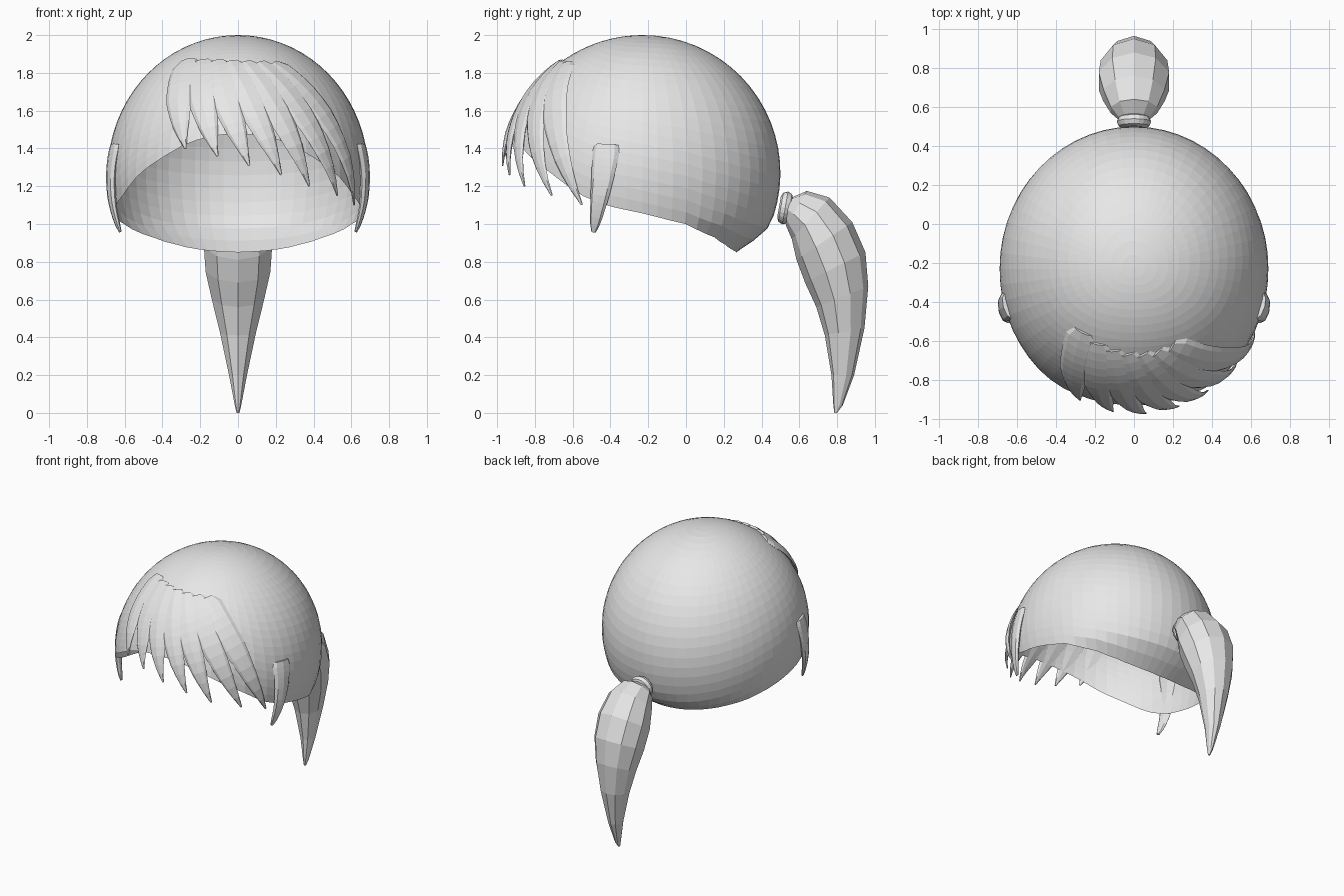
import bpy, bmesh, math
from mathutils import Vector

cube = bpy.data.objects.get("Cube")
if cube:
    bpy.data.objects.remove(cube)

mat = bpy.data.materials.new("light_grey_hair")
mat.use_nodes = True
COLOUR = (0.8, 0.8, 0.8, 1)
mat.diffuse_color = COLOUR
mat.node_tree.nodes["Principled BSDF"].inputs["Base Color"].default_value = COLOUR

CENTRE = Vector((0, -0.23, 1.27))
RADII = Vector((0.69, 0.73, 0.73))


def loft(name, rings, cap_start=True, cap_end=True):
    """Skin a list of closed rings of points."""
    bm = bmesh.new()
    rows = [[bm.verts.new(p) for p in ring] for ring in rings]
    n = len(rows[0])
    for a, b in zip(rows, rows[1:]):
        for i in range(n):
            j = (i + 1) % n
            bm.faces.new((a[i], a[j], b[j], b[i]))
    if cap_start:
        bm.faces.new(rows[0])
    if cap_end:
        bm.faces.new(rows[-1])
    bmesh.ops.remove_doubles(bm, verts=bm.verts, dist=0.0002)
    bmesh.ops.recalc_face_normals(bm, faces=bm.faces)
    mesh = bpy.data.meshes.new(name)
    bm.to_mesh(mesh)
    bm.free()
    mesh.materials.append(mat)
    obj = bpy.data.objects.new(name, mesh)
    bpy.context.collection.objects.link(obj)
    return obj


def interp(table, v):
    if v <= table[0][0]:
        return table[0][1]
    for (a, p), (b, q) in zip(table, table[1:]):
        if v <= b:
            return p + (q - p) * (v - a) / (b - a)
    return table[-1][1]


# Scalp shell: an ellipsoid open below, whose rim rises toward the forehead
RIM = [(-0.93, 1.48), (-0.82, 1.35), (-0.57, 1.16), (-0.42, 1.1),
       (-0.2, 1.05), (0, 1.0), (0.15, 0.93), (0.27, 0.85)]


def shell_point(phi, theta):
    z = CENTRE.z + RADII.z * math.cos(theta)
    pinch = 1 - 0.17 * (max(0, 1.0 - z) / 0.15) ** 1.5
    r = math.sin(theta) * pinch
    return Vector((RADII.x * r * math.cos(phi),
                   CENTRE.y + RADII.y * r * math.sin(phi), z))


def rim_angle(phi):
    theta = 0.5
    while theta < 2.6:
        p = shell_point(phi, theta)
        if p.z <= interp(RIM, p.y):
            break
        theta += 0.004
    return theta


SEGMENTS, ROWS = 56, 22
angles = [math.tau * i / SEGMENTS for i in range(SEGMENTS)]
limits = [rim_angle(a) for a in angles]
loft("scalp_hair", [[shell_point(a, m * k / ROWS) for a, m in zip(angles, limits)]
                    for k in range(ROWS + 1)], False, False)


# Locks: flattened tapering strands that hug the scalp
def on_scalp(p, scale):
    d = p - CENTRE
    size = math.sqrt(sum((d[i] / RADII[i]) ** 2 for i in range(3)))
    return CENTRE + d * (scale / size)


def front(x, z):
    k = 1 - (x / 0.71) ** 2 - ((z - CENTRE.z) / 0.75) ** 2
    return Vector((x, CENTRE.y - 0.75 * math.sqrt(max(k, 0)), z))


def lock(name, path, widths, lift, thick, sides=8):
    a, b, c = path
    steps = 12
    rings = []
    for k in range(steps + 1):
        t = k / steps
        p = on_scalp(a * (1 - t) ** 2 + b * 2 * t * (1 - t) + c * t * t, 1)
        tangent = (b - a) * (1 - t) + (c - b) * t
        across = tangent.cross(p - CENTRE).normalized()
        w = interp(widths, t)
        depth = thick * min(1, 0.15 + w / 0.06)
        base = 1 + interp(lift, t)
        ring = []
        for s in range(sides):
            ang = math.tau * s / sides
            ring.append(on_scalp(p + across * w * math.cos(ang),
                                 base + depth * math.sin(ang)))
        rings.append(ring)
    return loft(name, rings)


# Swept fringe, from the right temple across to the left
FRINGE_TIPS = [(-0.28, 1.40), (-0.11, 1.36), (0.06, 1.31), (0.23, 1.26),
               (0.38, 1.20), (0.53, 1.15), (0.62, 1.10)]
FRINGE_WIDTH = [(0, 0.05), (0.08, 0.085), (0.5, 0.08), (0.75, 0.05), (1, 0.006)]
for i, tip in enumerate(FRINGE_TIPS):
    f = i / (len(FRINGE_TIPS) - 1)
    path = [front(-0.27 + 0.46 * f, 1.88 - 0.02 * f),
            front(-0.33 + 0.76 * f, 1.66 - 0.04 * f), front(*tip)]
    lock(f"fringe_lock_{i + 1}", path, FRINGE_WIDTH,
         [(0, 0.0), (0.3, 0.01), (1, 0.02)], 0.022)

# Sideburn locks in front of the ears
SIDE_WIDTH = [(0, 0.065), (0.1, 0.075), (0.6, 0.05), (0.9, 0.028), (1, 0.012)]
for side, label in ((1, "left"), (-1, "right")):
    path = [Vector((side * 0.65, -0.42, 1.42)),
            Vector((side * 0.69, -0.44, 1.2)),
            Vector((side * 0.60, -0.48, 0.97))]
    lock(f"{label}_sideburn", path, SIDE_WIDTH,
         [(0, 0.0), (0.5, 0.025), (1, 0.06)], 0.03)

# Hair tie
bpy.ops.mesh.primitive_torus_add(major_radius=0.055, minor_radius=0.033,
                                 major_segments=20, minor_segments=8,
                                 location=(0, 0.525, 1.085),
                                 rotation=(math.radians(80), 0, 0))
tie = bpy.context.object
tie.name = "hair_tie"
tie.data.materials.append(mat)

# Ponytail: outer edge (y, z), inner edge (y, z), half width
TAIL = [((0.52, 1.11), (0.50, 1.06), 0.05),
        ((0.57, 1.145), (0.52, 1.04), 0.085),
        ((0.64, 1.175), (0.53, 0.99), 0.125),
        ((0.76, 1.14), (0.56, 0.92), 0.165),
        ((0.88, 1.01), (0.585, 0.81), 0.19),
        ((0.95, 0.85), (0.63, 0.69), 0.18),
        ((0.965, 0.67), (0.69, 0.56), 0.145),
        ((0.945, 0.45), (0.735, 0.41), 0.10),
        ((0.89, 0.2), (0.77, 0.2), 0.05),
        ((0.83, 0.04), (0.78, 0.04), 0.018),
        ((0.80, 0.0), (0.785, 0.0), 0.008)]
tail_rings = []
for outer, inner, width in TAIL:
    o, n = Vector((0, *outer)), Vector((0, *inner))
    mid, half = (o + n) / 2, (o - n) / 2
    tail_rings.append([mid + half * math.cos(math.tau * s / 10)
                       + Vector((width * math.sin(math.tau * s / 10), 0, 0))
                       for s in range(10)])
loft("ponytail", tail_rings)
